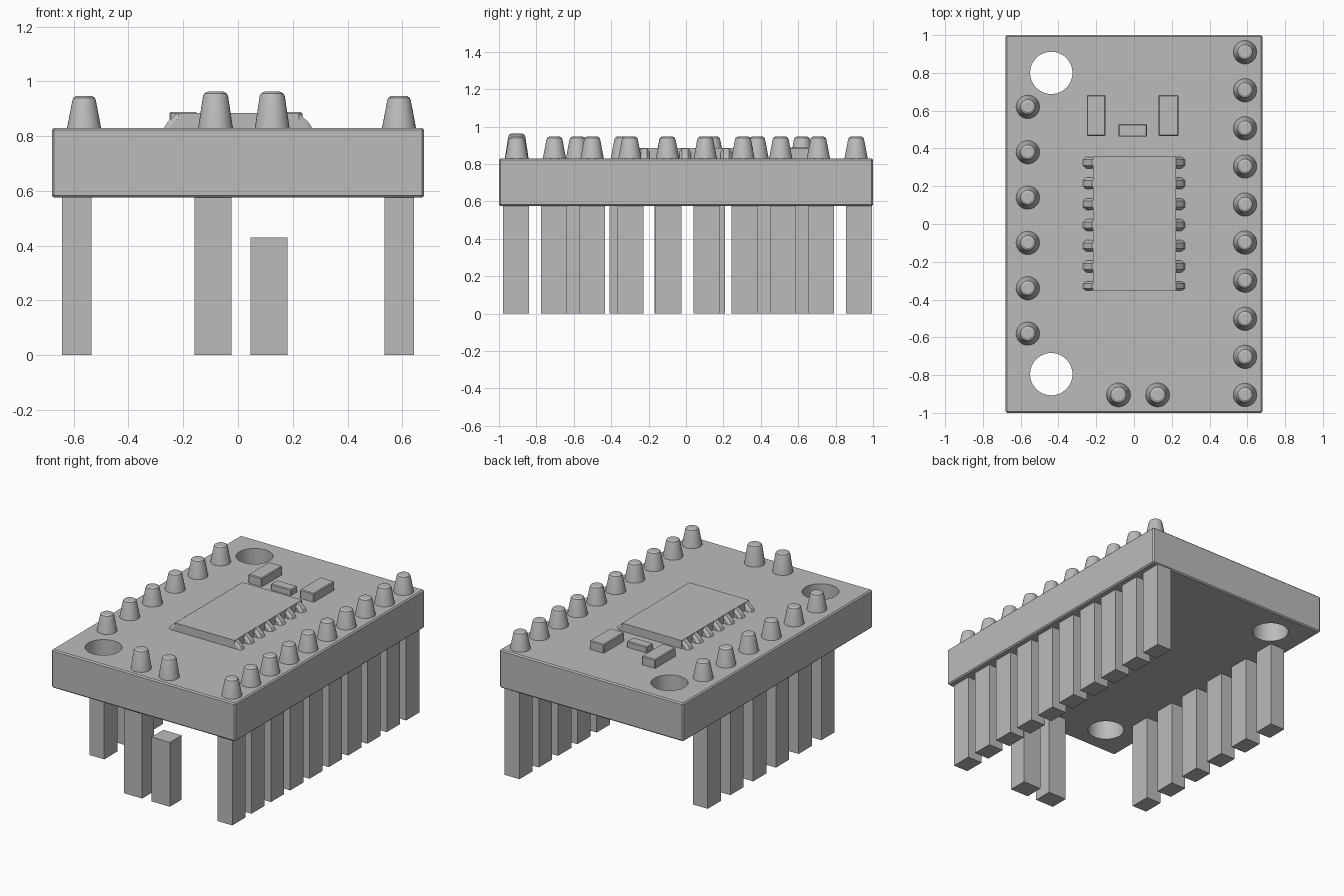
import bpy, bmesh, math
from mathutils import Matrix, Vector

if "Cube" in bpy.data.objects:
    bpy.data.objects.remove(bpy.data.objects["Cube"], do_unlink=True)

grey = bpy.data.materials.new("plain_grey")
grey.use_nodes = True
grey.diffuse_color = (0.5, 0.5, 0.5, 1)
grey.node_tree.nodes["Principled BSDF"].inputs["Base Color"].default_value = (0.5, 0.5, 0.5, 1)

BOTTOM, TOP, SEAM = 0.575, 0.83, 0.43


def finish(name, bm, smooth=False):
    bmesh.ops.recalc_face_normals(bm, faces=bm.faces)
    mesh = bpy.data.meshes.new(name)
    bm.to_mesh(mesh)
    bm.free()
    mesh.materials.append(grey)
    obj = bpy.data.objects.new(name, mesh)
    bpy.context.collection.objects.link(obj)
    if smooth:
        bpy.ops.object.select_all(action='DESELECT')
        obj.select_set(True)
        bpy.context.view_layer.objects.active = obj
        bpy.ops.object.shade_smooth_by_angle(angle=math.radians(25))
    return obj


def box(name, x, y, z, bevel=0):
    """Box from (low, high) ranges, with an optional chamfer."""
    bm = bmesh.new()
    centre = Vector([(a + b) / 2 for a, b in (x, y, z)])
    size = [b - a for a, b in (x, y, z)]
    bmesh.ops.create_cube(bm, size=1, matrix=Matrix.Translation(centre) @ Matrix.Diagonal((*size, 1)))
    if bevel:
        bmesh.ops.bevel(bm, geom=bm.edges[:], offset=bevel, segments=1, affect='EDGES')
    return finish(name, bm)


def solder_cone(name, x, y, profile):
    """Lathe a list of (radius, height) rings around a vertical axis."""
    bm = bmesh.new()
    n = 32
    rings = [[bm.verts.new((x + r * math.cos(math.tau * i / n), y + r * math.sin(math.tau * i / n), z))
              for i in range(n)] for r, z in profile]
    for low, high in zip(rings, rings[1:]):
        for i in range(n):
            j = (i + 1) % n
            bm.faces.new((low[i], low[j], high[j], high[i]))
    bm.faces.new(rings[0])
    bm.faces.new(rings[-1])
    return finish(name, bm, True)


def leg(name, x, y, width, depth, upper=True):
    xs, ys = (x - width / 2, x + width / 2), (y - depth / 2, y + depth / 2)
    box(name + "_lower", xs, ys, (0, SEAM))
    if upper:
        box(name + "_upper", xs, ys, (SEAM, BOTTOM + 0.01))


def chip_lead(name, side, low, high):
    """Sloping lead: an arched end against the chip, running down to the board."""
    bm = bmesh.new()
    mid, half = (low + high) / 2, (high - low) / 2
    for x, z, w in ((0.2, TOP - 0.005, 1), (0.2, 0.868, 1), (0.2, 0.883, 0.5), (0.222, 0.883, 0.5),
                    (0.222, 0.862, 1), (0.256, TOP - 0.005, 1),
                    (0.258, 0.85, 0.5), (0.273, TOP - 0.005, 0.5)):
        for s in (-1, 1):
            bm.verts.new((side * x, mid + s * half * w, z))
    result = bmesh.ops.convex_hull(bm, input=bm.verts[:])
    bmesh.ops.delete(bm, geom=[v for v in result["geom_interior"] if isinstance(v, bmesh.types.BMVert)],
                     context='VERTS')
    return finish(name, bm)


# Board with two round mounting holes
board = box("board", (-0.68, 0.68), (-1, 1), (BOTTOM, TOP), 0.008)
for label, y in (("back", 0.8), ("front", -0.795)):
    bm = bmesh.new()
    bmesh.ops.create_cone(bm, cap_ends=True, segments=48, radius1=0.112, radius2=0.112, depth=1,
                          matrix=Matrix.Translation((-0.438, y, 0.7)))
    cutter = finish(label + "_hole_cutter", bm)
    cutter.hide_render = True
    mod = board.modifiers.new("hole", 'BOOLEAN')
    mod.operation = 'DIFFERENCE'
    mod.solver = 'EXACT'
    mod.object = cutter
    bpy.ops.object.select_all(action='DESELECT')
    board.select_set(True)
    bpy.context.view_layer.objects.active = board
    bpy.ops.object.modifier_apply(modifier="hole")
    bpy.data.objects.remove(cutter, do_unlink=True)
bpy.ops.object.shade_smooth_by_angle(angle=math.radians(25))

# Rows of legs with solder cones above
side_cone = ((0.063, TOP - 0.005), (0.043, 0.93), (0.039, 0.94), (0.028, 0.947))
front_cone = ((0.064, TOP - 0.005), (0.046, 0.945), (0.041, 0.956), (0.029, 0.962))
for i in range(10):
    solder_cone(f"left_cone_{i}", 0.588, -0.905 + 0.2016 * i, side_cone)
    leg(f"left_leg_{i}", 0.589, -0.91 + 0.204 * i, 0.109, 0.139)
for i in range(6):
    y = -0.58 + 0.24 * i
    solder_cone(f"right_cone_{i}", -0.562, y, side_cone)
    leg(f"right_leg_{i}", -0.589, y, 0.109, 0.139)
for label, cone_x, leg_x, upper in (("right", -0.082, -0.092, True), ("left", 0.125, 0.113, False)):
    solder_cone(f"front_{label}_cone", cone_x, -0.905, front_cone)
    leg(f"front_{label}_leg", leg_x, -0.915, 0.135, 0.125, upper)

# Main chip with seven leads on each long side, the front one half width
box("chip_body", (-0.218, 0.222), (-0.353, 0.358), (TOP - 0.005, 0.884))
for side, label in ((1, "left"), (-1, "right")):
    for i in range(7):
        y = 0.325 - 0.11 * i
        chip_lead(f"chip_lead_{label}_{i}", side, max(y - 0.031, -0.353), y + 0.031)

# Small surface components behind the chip
box("right_component", (-0.25, -0.15), (0.465, 0.683), (TOP - 0.005, 0.888), 0.005)
box("left_component", (0.13, 0.235), (0.465, 0.683), (TOP - 0.005, 0.888), 0.005)
box("middle_component", (-0.082, 0.068), (0.462, 0.53), (TOP - 0.005, 0.87), 0.005)
